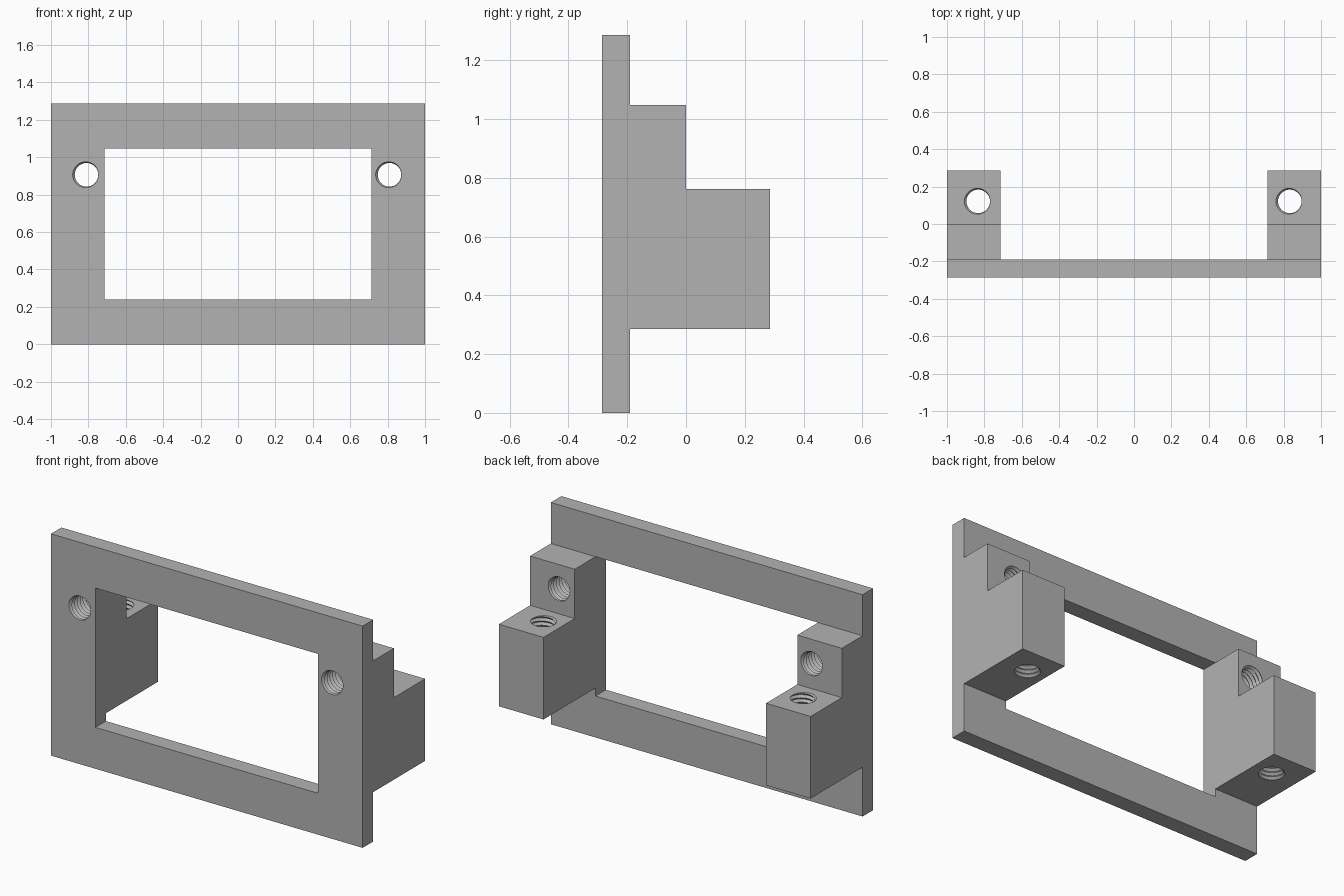
import bpy, bmesh, math
from mathutils import Matrix

cube = bpy.data.objects.get("Cube")
if cube:
    bpy.data.objects.remove(cube, do_unlink=True)

# One plain grey material
grey = bpy.data.materials.new("plain grey")
grey.use_nodes = True
COLOUR = (0.45, 0.45, 0.45, 1)
grey.diffuse_color = COLOUR
grey.node_tree.nodes["Principled BSDF"].inputs["Base Color"].default_value = COLOUR

PLATE_BACK = -0.19
FRONT, BACK = -0.286, 0.286
TOP, SHELF = 1.286, 0.762
INNER = 0.714          # half width of the opening
PITCH, MINOR, MAJOR, SEGMENTS = 0.025, 0.063, 0.075, 32


def finish(bm, name):
    bmesh.ops.recalc_face_normals(bm, faces=bm.faces)
    mesh = bpy.data.meshes.new(name)
    bm.to_mesh(mesh)
    bm.free()
    mesh.materials.append(grey)
    obj = bpy.data.objects.new(name, mesh)
    bpy.context.collection.objects.link(obj)
    return obj


def side_extrusion(name, profile, half_width):
    """Extrude a (y, z) profile along x, centred on x = 0."""
    bm = bmesh.new()
    face = bm.faces.new([bm.verts.new((-half_width, y, z)) for y, z in profile])
    new = bmesh.ops.extrude_face_region(bm, geom=[face])["geom"]
    verts = [v for v in new if isinstance(v, bmesh.types.BMVert)]
    bmesh.ops.translate(bm, verts=verts, vec=(2 * half_width, 0, 0))
    return finish(bm, name)


def thread_cutter(name, turns, matrix):
    """Solid screw: a crest helix and a root helix joined by sloped flanks."""
    bm = bmesh.new()
    n, count = SEGMENTS, turns * SEGMENTS

    def helix(radius, lift, total):
        return [bm.verts.new((radius * math.cos(math.tau * i / n),
                              radius * math.sin(math.tau * i / n),
                              PITCH * i / n + lift)) for i in range(total)]

    inner = helix(MINOR, 0, count + n)
    outer = helix(MAJOR, PITCH / 2, count)
    for i in range(count - 1):
        bm.faces.new((inner[i], inner[i + 1], outer[i + 1], outer[i]))
        bm.faces.new((outer[i], outer[i + 1], inner[i + 1 + n], inner[i + n]))
    # Close both ends with fans
    for rim, z in ((inner[:n + 1] + [outer[0]], -PITCH),
                   (inner[count - 1:] + [outer[-1]], PITCH * (turns + 2))):
        tip = bm.verts.new((0, 0, z))
        for a, b in zip(rim, rim[1:] + rim[:1]):
            bm.faces.new((a, b, tip))
    bm.transform(matrix)
    return finish(bm, name)


def cut(target, cutter):
    cutter.hide_render = True
    mod = target.modifiers.new("cut", 'BOOLEAN')
    mod.operation, mod.solver, mod.object = 'DIFFERENCE', 'EXACT', cutter
    bpy.context.view_layer.objects.active = target
    bpy.ops.object.modifier_apply(modifier=mod.name)
    bpy.data.objects.remove(cutter, do_unlink=True)


# Stepped side outline: plate, upper lug and deep lower lug
frame = side_extrusion("mounting_frame", [
    (FRONT, 0), (PLATE_BACK, 0), (PLATE_BACK, 0.286), (BACK, 0.286),
    (BACK, SHELF), (0, SHELF), (0, 1.048), (PLATE_BACK, 1.048),
    (PLATE_BACK, TOP), (FRONT, TOP)], 1)

# Window opening plus the gap between the two lugs
cut(frame, side_extrusion("opening_cutter", [
    (PLATE_BACK, -1), (PLATE_BACK, 0.24), (-1, 0.24), (-1, 1.048),
    (PLATE_BACK, 1.048), (PLATE_BACK, 2), (1, 2), (1, -1)], INNER))

# Threaded holes: one through the plate and one down the lower lug, each side
for side in (-1, 1):
    across = (Matrix.Translation((side * 0.81, FRONT + 14 * PITCH, 0.906))
              @ Matrix.Rotation(math.pi / 2, 4, 'X'))
    cut(frame, thread_cutter("plate_hole_cutter", 17, across))
    down = Matrix.Translation((side * 0.833, 0.121, SHELF - 21 * PITCH))
    cut(frame, thread_cutter("lug_hole_cutter", 24, down))
